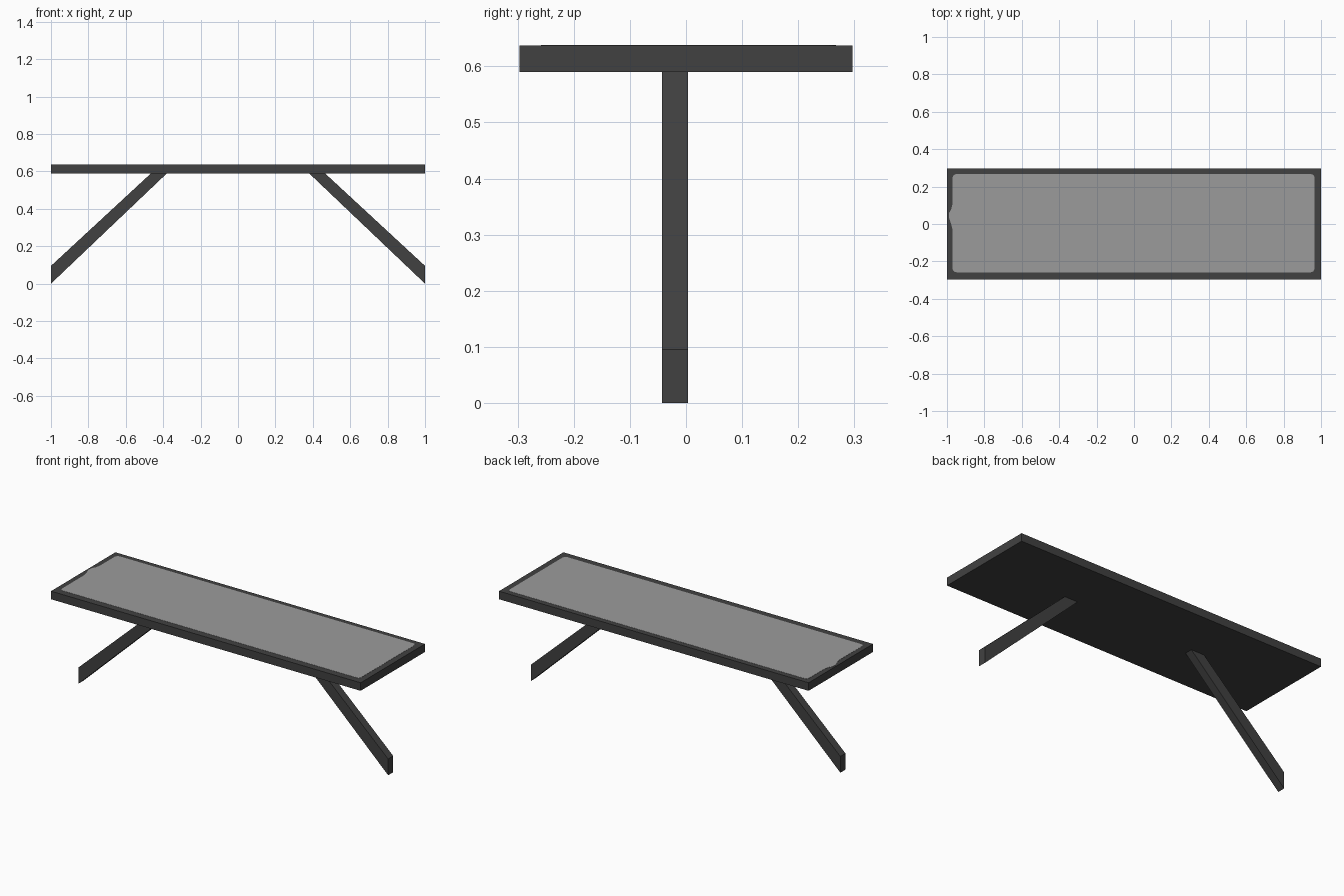
import bpy, bmesh, math

if "Cube" in bpy.data.objects:
    bpy.data.objects.remove(bpy.data.objects["Cube"])


def material(name, value):
    m = bpy.data.materials.new(name)
    m.diffuse_color = (value, value, value, 1)
    m.use_nodes = True
    m.node_tree.nodes["Principled BSDF"].inputs["Base Color"].default_value = m.diffuse_color
    return m


dark = material("dark grey", 0.053)
light = material("light grey", 0.33)


def prism(name, outline, offset, mat):
    """Extrude a closed 3D outline along an offset vector."""
    bm = bmesh.new()
    face = bm.faces.new([bm.verts.new(p) for p in outline])
    ext = bmesh.ops.extrude_face_region(bm, geom=[face], use_keep_orig=True)
    verts = [v for v in ext["geom"] if isinstance(v, bmesh.types.BMVert)]
    bmesh.ops.translate(bm, verts=verts, vec=offset)
    bmesh.ops.recalc_face_normals(bm, faces=bm.faces)
    me = bpy.data.meshes.new(name)
    bm.to_mesh(me)
    bm.free()
    me.materials.append(mat)
    ob = bpy.data.objects.new(name, me)
    bpy.context.collection.objects.link(ob)
    return ob


# Table top slab
TOP, BOTTOM = 0.637, 0.59
slab = [(-1, -0.297, BOTTOM), (1, -0.297, BOTTOM),
        (1, 0.297, BOTTOM), (-1, 0.297, BOTTOM)]
prism("table_top", slab, (0, 0, TOP - BOTTOM), dark)

# Pale inlay with rounded corners and a small bulge on the left edge
x0, x1, y0, y1, r = -0.97, 0.965, -0.258, 0.267, 0.02
inlay = []
for cx, cy, start in ((x1 - r, y0 + r, -90), (x1 - r, y1 - r, 0),
                      (x0 + r, y1 - r, 90), (x0 + r, y0 + r, 180)):
    if start == 180:
        inlay += [(x0, 0.11, TOP), (-0.977, 0.08, TOP), (-0.988, 0.06, TOP),
                  (-0.99, 0.035, TOP), (-0.978, 0.0, TOP), (x0, -0.03, TOP)]
    for i in range(5):
        a = math.radians(start + i * 22.5)
        inlay.append((cx + r * math.cos(a), cy + r * math.sin(a), TOP))
prism("top_inlay", inlay, (0, 0, 0.001), light)

# Two slanted legs, mirrored left and right
for side, label in ((-1, "left"), (1, "right")):
    leg = [(side * x, -0.043, z) for x, z in
           ((1, 0), (1, 0.095), (0.465, BOTTOM), (0.38, BOTTOM))]
    prism(label + "_leg", leg, (0, 0.047, 0), dark)
